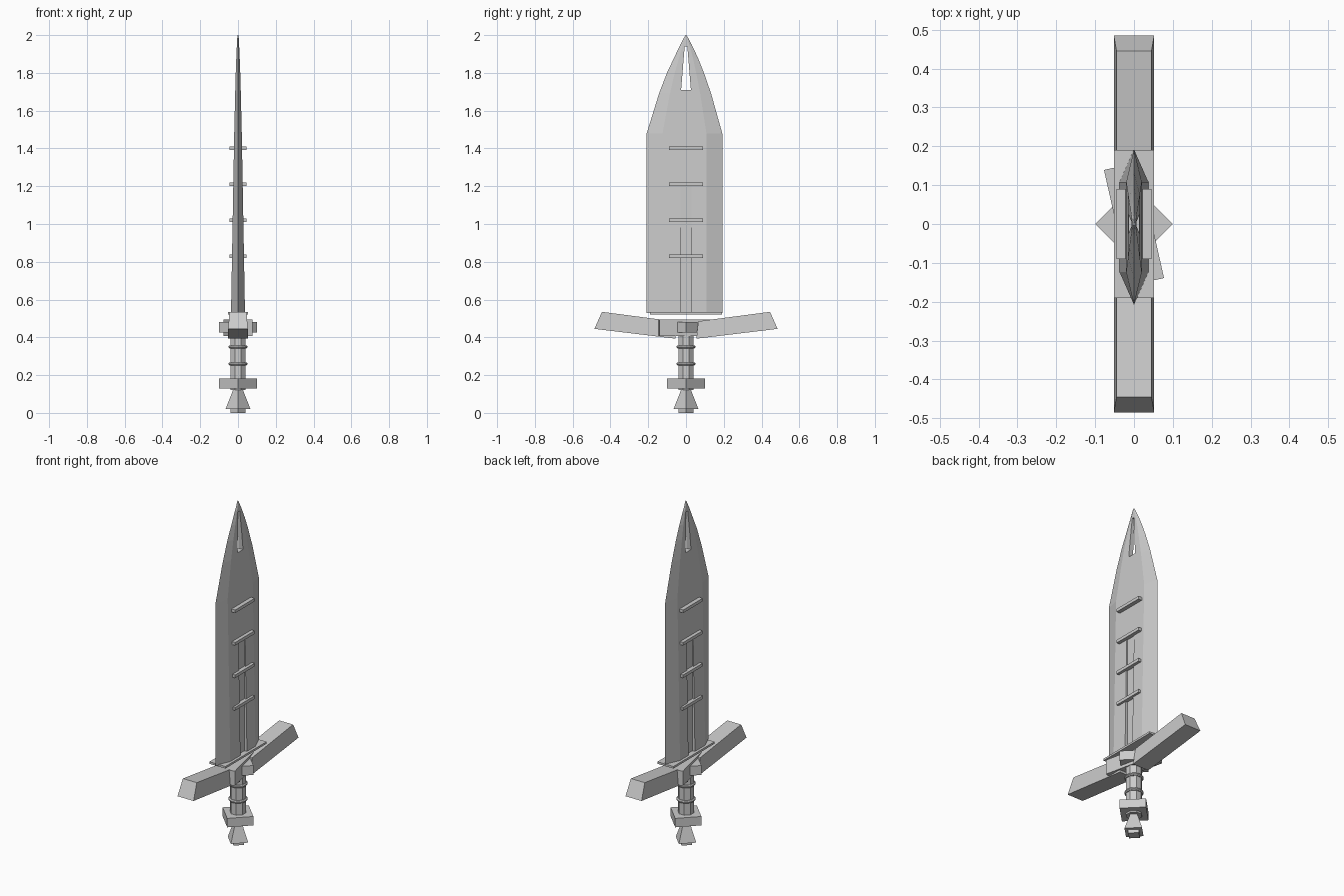
import bpy, bmesh, math
from mathutils import Matrix

if "Cube" in bpy.data.objects:
    bpy.data.objects.remove(bpy.data.objects["Cube"])

steel = bpy.data.materials.new("grey steel")
steel.diffuse_color = (0.6, 0.6, 0.6, 1)
steel.use_nodes = True
steel.node_tree.nodes["Principled BSDF"].inputs["Base Color"].default_value = steel.diffuse_color


def finish(name, bm):
    bmesh.ops.recalc_face_normals(bm, faces=bm.faces)
    me = bpy.data.meshes.new(name)
    bm.to_mesh(me)
    bm.free()
    me.materials.append(steel)
    ob = bpy.data.objects.new(name, me)
    bpy.context.collection.objects.link(ob)
    return ob


def loft(name, rings):
    """Skin a list of equal-length closed rings and cap both ends."""
    bm = bmesh.new()
    vs = [[bm.verts.new(p) for p in r] for r in rings]
    n = len(rings[0])
    for a, b in zip(vs, vs[1:]):
        for i in range(n):
            j = (i + 1) % n
            bm.faces.new((a[i], a[j], b[j], b[i]))
    bm.faces.new(vs[0])
    bm.faces.new(vs[-1])
    return finish(name, bm)


def box(name, size, z0, z1, angle=0, x=0):
    bm = bmesh.new()
    bmesh.ops.create_cube(bm, size=1)
    m = (Matrix.Translation((x, 0, (z0 + z1) / 2)) @ Matrix.Rotation(angle, 4, 'Z')
         @ Matrix.Diagonal((size[0], size[1], z1 - z0, 1)))
    bmesh.ops.transform(bm, matrix=m, verts=bm.verts)
    return finish(name, bm)


def turned(name, sides, profile, start=0):
    """Faceted column from (radius, z) pairs."""
    return loft(name, [[(r * math.cos(start + math.tau * i / sides),
                         r * math.sin(start + math.tau * i / sides), z)
                        for i in range(sides)] for r, z in profile])


# blade: six-sided section, (z, half width, half thickness, y offset)
levels = [(0.53, 0.2, 0.037, -0.008), (1.48, 0.2, 0.02, -0.008), (1.69, 0.138, 0.015, -0.005),
          (1.80, 0.098, 0.012, -0.003), (1.88, 0.063, 0.009, 0), (1.95, 0.03, 0.006, 0),
          (2.0, 0.003, 0.003, 0)]
blade = loft("blade", [[(0, c - w, z), (t, c - 0.58 * w, z), (t, c + 0.58 * w, z),
                        (0, c + w, z), (-t, c + 0.58 * w, z), (-t, c - 0.58 * w, z)]
                       for z, w, t, c in levels])

# tapered slot near the tip and a fuller down each face
cutters = [loft("slot_cutter", [[(x, s * h, z) for x, s in ((-.1, -1), (.1, -1), (.1, 1), (-.1, 1))]
                                for z, h in ((1.71, 0.026), (1.94, 0.007))])]
for s, side in ((1, "right"), (-1, "left")):
    cutters.append(box(side + "_fuller_cutter", (0.1, 0.06), 0.5, 1.21, 0, s * 0.071))
for c in cutters:
    mod = blade.modifiers.new(c.name, 'BOOLEAN')
    mod.operation = 'DIFFERENCE'
    mod.solver = 'EXACT'
    mod.object = c
    c.hide_render = True
    c.hide_viewport = False
    c.display_type = 'WIRE'

# bands across the blade
for i, z in enumerate((0.83, 1.02, 1.21, 1.40)):
    box(f"blade_band_{i + 1}", (0.09, 0.18), z - 0.009, z + 0.009)

# plate under the blade
box("blade_plate", (0.104, 0.38), 0.522, 0.534)

# upswept guard arms, slightly narrower on top
for s, side in ((1, "back"), (-1, "front")):
    loft(side + "_guard_arm", [[(-0.052, s * y0, z0), (0.052, s * y0, z0),
                                (0.045, s * y1, z1), (-0.045, s * y1, z1)]
                               for y0, z0, y1, z1 in ((0.055, 0.393, 0.065, 0.485),
                                                      (0.485, 0.445, 0.445, 0.535))])

# guard centre: a skewed block and a diamond block
box("guard_block", (0.09, 0.305), 0.408, 0.494, 0.22)
box("guard_gem", (0.141, 0.141), 0.425, 0.48, math.pi / 4)

# octagonal grip with two rings
turned("grip", 8, [(0.0433, 0.12), (0.0433, 0.43)], math.pi / 8)
for i, z in enumerate((0.26, 0.35)):
    turned(f"grip_ring_{i + 1}", 16, [(0.046, z - 0.008), (0.051, z - 0.003),
                                      (0.051, z + 0.003), (0.046, z + 0.008)])

# pommel: diamond block, flared foot and base
box("pommel_block", (0.141, 0.141), 0.13, 0.182, math.pi / 4)
turned("pommel_flare", 4, [(0.066, 0.02), (0.022, 0.132)])
turned("pommel_base", 4, [(0.04, 0.0), (0.04, 0.022)])
